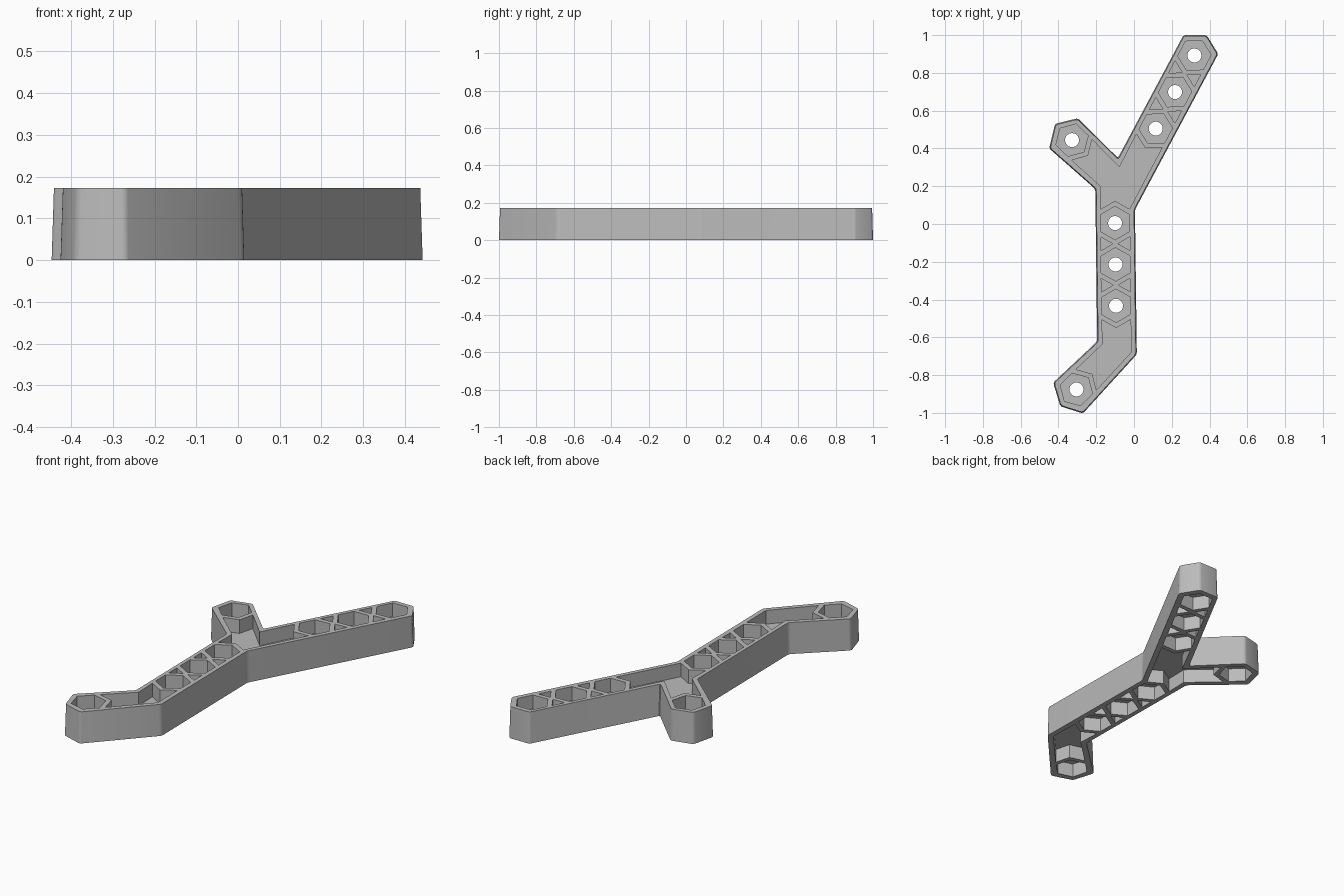
import bpy, bmesh, math
from mathutils import Vector

cube = bpy.data.objects.get("Cube")
if cube:
    bpy.data.objects.remove(cube, do_unlink=True)

HEIGHT = 0.173
WEB_LOW, WEB_HIGH = 0.077, 0.097   # thin middle web
RIM = 0.03                         # outer wall thickness
HEX_R = 0.0886                     # hex pocket radius
HALF = HEX_R * math.cos(math.pi / 6)
RIB = 0.029                        # rib thickness along an arm
HOLE_R = 0.037


def V(x, y):
    return Vector((x, y))


def inset(points, dist):
    """Move a counter-clockwise outline inward by dist."""
    result = []
    for i, p in enumerate(points):
        a = (p - points[i - 1]).normalized()
        b = (points[(i + 1) % len(points)] - p).normalized()
        na, nb = V(-a.y, a.x), V(-b.y, b.x)
        result.append(p + (na + nb) * dist / (1 + na.dot(nb)))
    return result


def add_prism(bm, low, high, z0, z1):
    """Prism between two matching outlines; returns its upright edges."""
    lower = [bm.verts.new((p.x, p.y, z0)) for p in low]
    upper = [bm.verts.new((p.x, p.y, z1)) for p in high]
    bm.faces.new(lower[::-1])
    bm.faces.new(upper)
    n = len(low)
    for i in range(n):
        j = (i + 1) % n
        bm.faces.new((lower[i], lower[j], upper[j], upper[i]))
    return [bm.edges.get((a, b)) for a, b in zip(lower, upper)]


def make_object(name, bm):
    bmesh.ops.recalc_face_normals(bm, faces=bm.faces[:])
    mesh = bpy.data.meshes.new(name)
    bm.to_mesh(mesh)
    bm.free()
    obj = bpy.data.objects.new(name, mesh)
    bpy.context.scene.collection.objects.link(obj)
    return obj


def ring(center, radius, count, start=0.0):
    return [center + radius * V(math.cos(start + math.tau * i / count),
                                math.sin(start + math.tau * i / count))
            for i in range(count)]


def along(center, d, u, v):
    """Point at u along direction d and v to its left."""
    return center + d * u + V(-d.y, d.x) * v


def chevron(center, d):
    """Pocket edge wrapped around a hex boss, from left of d to right."""
    apex = HEX_R + RIB
    return [along(center, d, apex - HEX_R / 2, HALF),
            along(center, d, apex, 0),
            along(center, d, apex - HEX_R / 2, -HALF)]


# Arms: first hex centre, direction pointing away from the junction, hex count
STEP = 0.219
arms = {
    "spine": (V(-0.10, 0.005), V(0.011, -1).normalized(), 3),
    "long": (V(0.115, 0.505), V(0.467, 0.884).normalized(), 3),
    "short": (V(-0.328, 0.444), V(-0.714, 0.70).normalized(), 1),
    "foot": (V(-0.305, -0.876), V(-0.71, -0.705).normalized(), 1),
}

# Outer outline, counter-clockwise from the foot tip
outline = [V(*p) for p in (
    (-0.39, -0.965), (-0.27, -1.003), (0.015, -0.69), (0.005, 0.075),
    (0.446, 0.90), (0.385, 1.0), (0.262, 1.0), (-0.085, 0.35),
    (-0.297, 0.56), (-0.418, 0.53), (-0.449, 0.40), (-0.205, 0.185),
    (-0.195, -0.622), (-0.428, -0.84))]
inner = inset(outline, RIM)

# Pocket shapes
pockets, centers = [], []
for c, d, count in arms.values():
    for k in range(count):
        p = c + d * STEP * k
        centers.append(p)
        pockets.append(ring(p, HEX_R, 6, math.atan2(d.y, d.x)))
        if k + 1 < count:
            mid = p + d * STEP / 2
            half_base = STEP / 2 - HEX_R / 2 - RIB
            tip = HALF - half_base * math.sqrt(3)
            for s in (1, -1):
                tri = [along(mid, d, -half_base, s * HALF),
                       along(mid, d, half_base, s * HALF),
                       along(mid, d, 0, s * tip)]
                pockets.append(tri if s < 0 else tri[::-1])

spine, long_arm, short, foot = (arms[k] for k in ("spine", "long", "short", "foot"))
last = spine[0] + spine[1] * STEP * 2
# Junction pocket
pockets.append(chevron(spine[0], -spine[1]) + chevron(long_arm[0], -long_arm[1])
               + [inner[7]] + chevron(short[0], -short[1]) + [inner[11]])
# Elbow pocket
pockets.append(chevron(last, spine[1]) + [inner[12]]
               + chevron(foot[0], -foot[1]) + [inner[2]])

# Slightly tapered body with softened corners
bm = bmesh.new()
upright = add_prism(bm, outline, inset(outline, 0.005), 0, HEIGHT)
bmesh.ops.bevel(bm, geom=upright, offset=0.012, segments=3, profile=0.5,
                affect='EDGES')
body = make_object("branched_beam", bm)

# Pocket cutters above and below the web
bm = bmesh.new()
for shape in pockets:
    add_prism(bm, shape, shape, WEB_HIGH, HEIGHT + 0.05)
    add_prism(bm, shape, shape, -0.05, WEB_LOW)
pocket_cutter = make_object("pocket_cutter", bm)

# Round holes through the web
bm = bmesh.new()
for c in centers:
    circle = ring(c, HOLE_R, 32)
    add_prism(bm, circle, circle, -0.06, HEIGHT + 0.06)
hole_cutter = make_object("hole_cutter", bm)

bpy.ops.object.select_all(action='DESELECT')
bpy.context.view_layer.objects.active = body
body.select_set(True)
for cutter in (pocket_cutter, hole_cutter):
    cutter.hide_render = True
    mod = body.modifiers.new(cutter.name, 'BOOLEAN')
    mod.operation = 'DIFFERENCE'
    mod.solver = 'EXACT'
    mod.object = cutter
    bpy.ops.object.modifier_apply(modifier=mod.name)
    bpy.data.objects.remove(cutter, do_unlink=True)

# Plain grey finish
grey = bpy.data.materials.new("plain_grey")
grey.use_nodes = True
color = (0.5, 0.5, 0.5, 1)
grey.diffuse_color = color
grey.node_tree.nodes["Principled BSDF"].inputs["Base Color"].default_value = color
body.data.materials.clear()
body.data.materials.append(grey)
bpy.ops.object.shade_smooth_by_angle(angle=math.radians(30))
